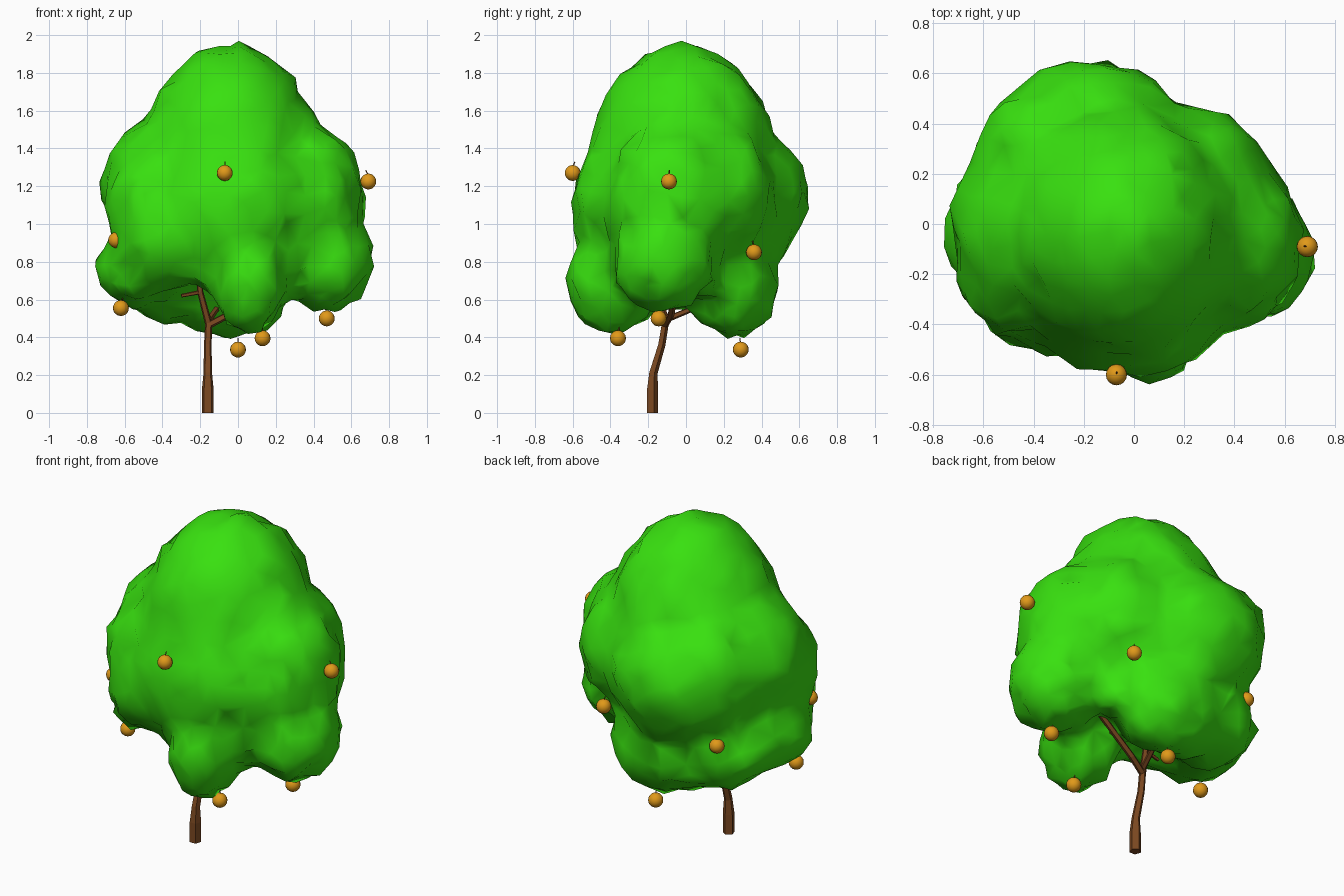
import bpy, bmesh
from mathutils import Matrix, Vector

if "Cube" in bpy.data.objects:
    bpy.data.objects.remove(bpy.data.objects["Cube"])


def material(name, color):
    m = bpy.data.materials.new(name)
    m.diffuse_color = (*color, 1)
    m.use_nodes = True
    m.node_tree.nodes["Principled BSDF"].inputs["Base Color"].default_value = m.diffuse_color
    return m


GREEN = material("leaf_green", (0.04, 0.75, 0.005))
BROWN = material("bark_brown", (0.2, 0.065, 0.015))
ORANGE = material("fruit_orange", (0.75, 0.32, 0.01))


def make_object(name, bm, mat, smooth=False):
    me = bpy.data.meshes.new(name)
    bm.to_mesh(me)
    bm.free()
    me.materials.append(mat)
    for p in me.polygons:
        p.use_smooth = smooth
    ob = bpy.data.objects.new(name, me)
    bpy.context.collection.objects.link(ob)
    return ob


def tube(name, points, mat, sides=5):
    """Tapered limb through (x, y, z, radius) points."""
    bm = bmesh.new()
    rings = []
    pts = [Vector(p[:3]) for p in points]
    for i, p in enumerate(points):
        d = pts[min(i + 1, len(pts) - 1)] - pts[max(i - 1, 0)]
        if i == 0 and p[2] == 0:
            d = Vector((0, 0, 1))
        q = Vector((0, 0, 1)).rotation_difference(d)
        c = bmesh.ops.create_circle(bm, segments=sides, radius=p[3],
                                    matrix=Matrix.Translation(pts[i]) @ q.to_matrix().to_4x4())
        rings.append(c["verts"])
    for a, b in zip(rings, rings[1:]):
        for k in range(sides):
            n = (k + 1) % sides
            bm.faces.new((a[k], a[n], b[n], b[k]))
    bm.faces.new(rings[0])
    bm.faces.new(rings[-1])
    bmesh.ops.recalc_face_normals(bm, faces=bm.faces)
    return make_object(name, bm, mat)


# Canopy: lobes (centre, radii) grown, fused, then shrunk back so creases fill in
GROW = 0.075
lobes = [
    ((-0.04, -0.02, 1.31), (0.46, 0.49, 0.63)),
    ((-0.03, 0.0, 1.68), (0.25, 0.29, 0.27)),
    ((-0.36, -0.02, 1.20), (0.35, 0.38, 0.36)),
    ((0.36, -0.07, 1.15), (0.30, 0.34, 0.38)),
    ((-0.17, 0.29, 1.15), (0.40, 0.35, 0.36)),
    ((-0.02, -0.25, 1.10), (0.42, 0.345, 0.40)),
    ((0.21, 0.18, 1.17), (0.32, 0.27, 0.34)),
    ((-0.36, 0.27, 1.20), (0.26, 0.28, 0.32)),
    ((0.06, -0.38, 0.70), (0.19, 0.25, 0.27)),
    ((0.47, -0.12, 0.81), (0.24, 0.26, 0.26)),
    ((-0.04, 0.24, 0.68), (0.33, 0.24, 0.27)),
    ((-0.52, -0.04, 0.78), (0.21, 0.30, 0.22)),
    ((-0.35, -0.28, 0.92), (0.26, 0.22, 0.24)),
    ((-0.43, -0.20, 1.12), (0.26, 0.25, 0.27)),
    ((-0.36, 0.18, 0.73), (0.28, 0.24, 0.24)),
]
bm = bmesh.new()
for c, r in lobes:
    size = Vector(r) + Vector((GROW, GROW, GROW))
    bmesh.ops.create_icosphere(bm, subdivisions=4, radius=1,
                               matrix=Matrix.Translation(c) @ Matrix.Diagonal((*size, 1)))
canopy = make_object("canopy", bm, GREEN, True)
m = canopy.modifiers.new("fuse", 'REMESH')
m.mode = 'VOXEL'
m.voxel_size = 0.035
m.use_smooth_shade = True
m = canopy.modifiers.new("soften", 'SMOOTH')
m.factor, m.iterations = 0.5, 5
m = canopy.modifiers.new("shrink", 'DISPLACE')
m.strength, m.mid_level = -GROW, 0.0
m = canopy.modifiers.new("soften_again", 'SMOOTH')
m.factor, m.iterations = 0.5, 3
m = canopy.modifiers.new("low_poly", 'DECIMATE')
m.ratio = 0.09
tex = bpy.data.textures.new("leaf_noise", 'CLOUDS')
tex.noise_scale = 0.07
m = canopy.modifiers.new("leafy_bumps", 'DISPLACE')
m.texture = tex
m.strength, m.mid_level = 0.09, 0.41

# Trunk and branches
tube("trunk", [(-0.16, -0.18, 0, 0.033), (-0.16, -0.18, 0.12, 0.033), (-0.16, -0.175, 0.21, 0.024),
               (-0.16, -0.13, 0.36, 0.021), (-0.155, -0.11, 0.48, 0.02)], BROWN)
tube("right_branch", [(-0.155, -0.112, 0.465, 0.02), (-0.05, -0.08, 0.52, 0.019),
                      (0.22, -0.05, 0.70, 0.017)], BROWN)
tube("left_branch", [(-0.155, -0.11, 0.47, 0.02), (-0.2, -0.14, 0.64, 0.017),
                     (-0.21, -0.14, 0.76, 0.015)], BROWN)
tube("left_twig", [(-0.195, -0.14, 0.64, 0.012), (-0.3, -0.15, 0.62, 0.010)], BROWN)
tube("back_branch", [(-0.157, -0.115, 0.49, 0.017), (-0.1, 0.08, 0.57, 0.015)], BROWN)
tube("upper_twig", [(0.07, -0.065, 0.60, 0.014), (0.1, -0.14, 0.68, 0.012)], BROWN)

# Fruit with short stems
fruit = [(-0.07, -0.60, 1.27), (0.69, -0.09, 1.225), (-0.645, -0.27, 0.915),
         (-0.62, -0.17, 0.555), (0.0, 0.29, 0.335), (0.13, -0.36, 0.395),
         (0.47, -0.145, 0.50), (0.30, 0.36, 0.85), (-0.48, 0.39, 0.83)]
for i, (x, y, z) in enumerate(fruit, 1):
    bm = bmesh.new()
    bmesh.ops.create_uvsphere(bm, u_segments=16, v_segments=10, radius=0.042,
                              matrix=Matrix.Translation((x, y, z)))
    make_object(f"fruit_{i}", bm, ORANGE, True)
    tube(f"fruit_stem_{i}", [(x, y, z + 0.03, 0.003), (x * 0.98, y * 0.98, z + 0.06, 0.003)], BROWN, 4)
